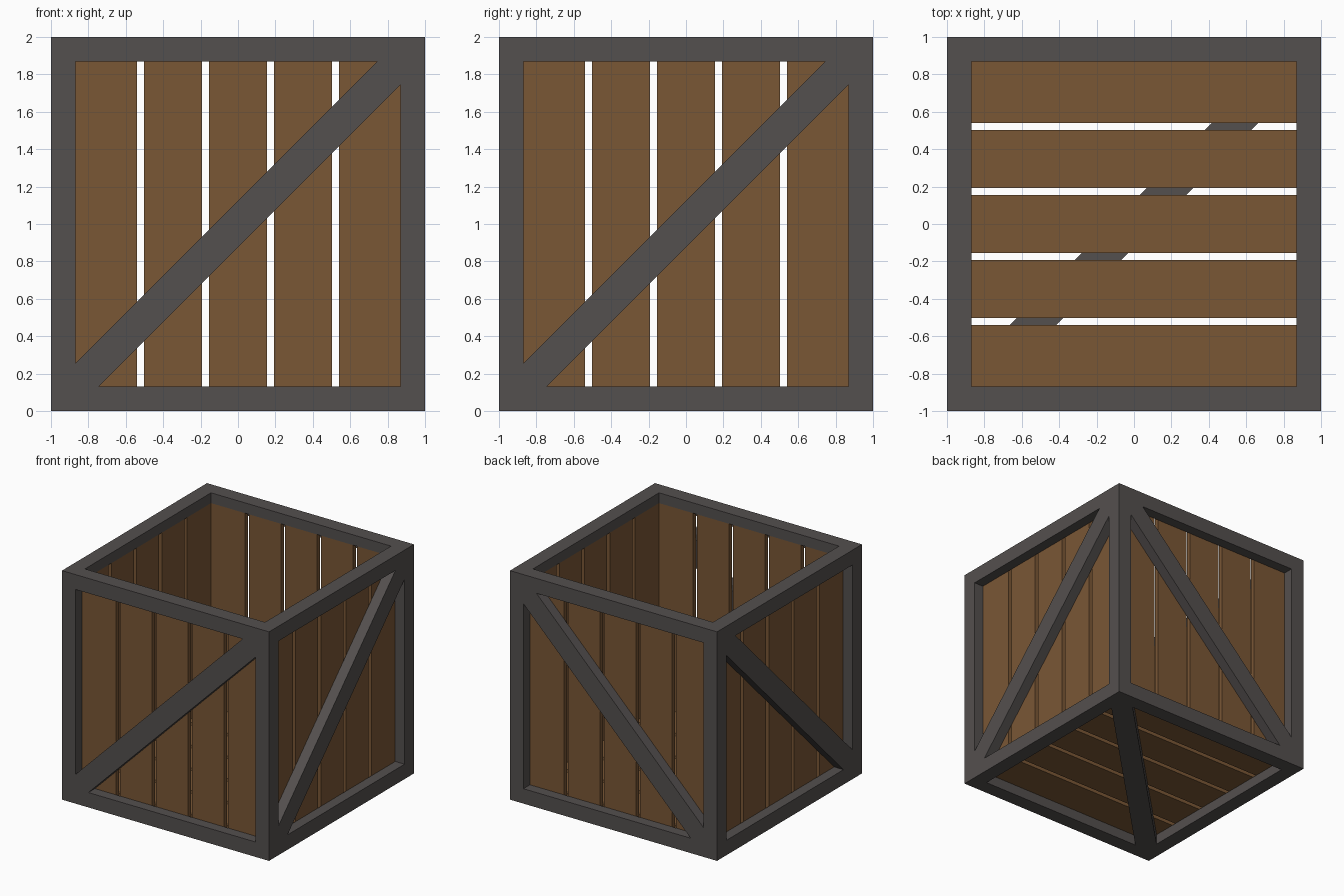
import bpy, bmesh

if "Cube" in bpy.data.objects:
    bpy.data.objects.remove(bpy.data.objects["Cube"])

W, D = 0.87, 0.09        # half size of the openings, recess depth
H = 0.125                # diagonal brace half width measured along an axis
GAP = 0.038              # gap between planks
T = 0.04                 # plank thickness


def material(name, rgb):
    m = bpy.data.materials.new(name)
    m.diffuse_color = (*rgb, 1)
    m.use_nodes = True
    m.node_tree.nodes["Principled BSDF"].inputs["Base Color"].default_value = m.diffuse_color
    return m


metal = material("dark grey frame", (0.088, 0.079, 0.077))
wood = material("brown wood", (0.193, 0.095, 0.036))


def finish(bm, name, mat):
    bmesh.ops.remove_doubles(bm, verts=bm.verts, dist=1e-4)
    bmesh.ops.recalc_face_normals(bm, faces=bm.faces)
    me = bpy.data.meshes.new(name)
    bm.to_mesh(me)
    bm.free()
    me.materials.append(mat)
    ob = bpy.data.objects.new(name, me)
    bpy.context.collection.objects.link(ob)
    return ob


# Each side maps (u, v, depth below the outer surface) to space
SIDES = {
    "front": lambda u, v, d: (u, -1 + d, v + 1),
    "back": lambda u, v, d: (u, 1 - d, v + 1),
    "right": lambda u, v, d: (1 - d, u, v + 1),
    "left": lambda u, v, d: (-1 + d, u, v + 1),
    "bottom": lambda u, v, d: (u, v, d),
    "top": lambda u, v, d: (u, v, 2 - d),
}

# Frame with flush diagonal braces, one continuous skin
bm = bmesh.new()


def face(place, pts):
    bm.faces.new([bm.verts.new(place(*p)) for p in pts])


for side, place in SIDES.items():
    for swap in (False, True):
        put = (lambda u, v, d, f=place: f(v, u, d)) if swap else place
        A, B, C = (-1, -1), (-1, 1), (1, 1)
        if side == "top":
            a, b, c = (-W, -W), (-W, W), (W, W)
        else:
            a, b, c = (-W, -W + H), (-W, W), (W - H, W)
        # rim of the frame
        for q in ((A, B, b, a), (B, C, c, b)):
            face(put, [(*p, 0) for p in q])
        # walls of the opening
        edges = [(a, b), (b, c)]
        if side != "top":
            face(put, [(*p, 0) for p in (A, a, c, C)])
            edges.append((c, a))
        for p, q in edges:
            face(put, [(*p, 0), (*q, 0), (*q, D), (*p, D)])
    # inner face of the diagonal brace
    if side != "top":
        k = W - H
        face(place, [(*p, D) for p in
                     ((-W, -W), (k * -1, -W), (W, k), (W, W), (k, W), (-W, -k))])
finish(bm, "frame", metal)


# Planks: five per side, upright on the walls and along x on the floor
def planks(side):
    place = SIDES[side]
    bm = bmesh.new()
    pitch = 2 * W / 5
    reach = 1 - D if side in ("front", "back") else W
    for i in range(5):
        lo = -reach if i == 0 else -W + i * pitch + GAP / 2
        hi = reach if i == 4 else -W + (i + 1) * pitch - GAP / 2
        ends = W if side == "bottom" else 1 - D
        cube = bmesh.ops.create_cube(bm, size=1)["verts"]
        for v in cube:
            across = lo if v.co.x < 0 else hi
            along = ends if v.co.y > 0 else -ends
            depth = D if v.co.z < 0 else D + T
            uv = (along, across) if side == "bottom" else (across, along)
            v.co = place(*uv, depth)
    finish(bm, side + "_planks", wood)


for side in ("front", "back", "right", "left", "bottom"):
    planks(side)
